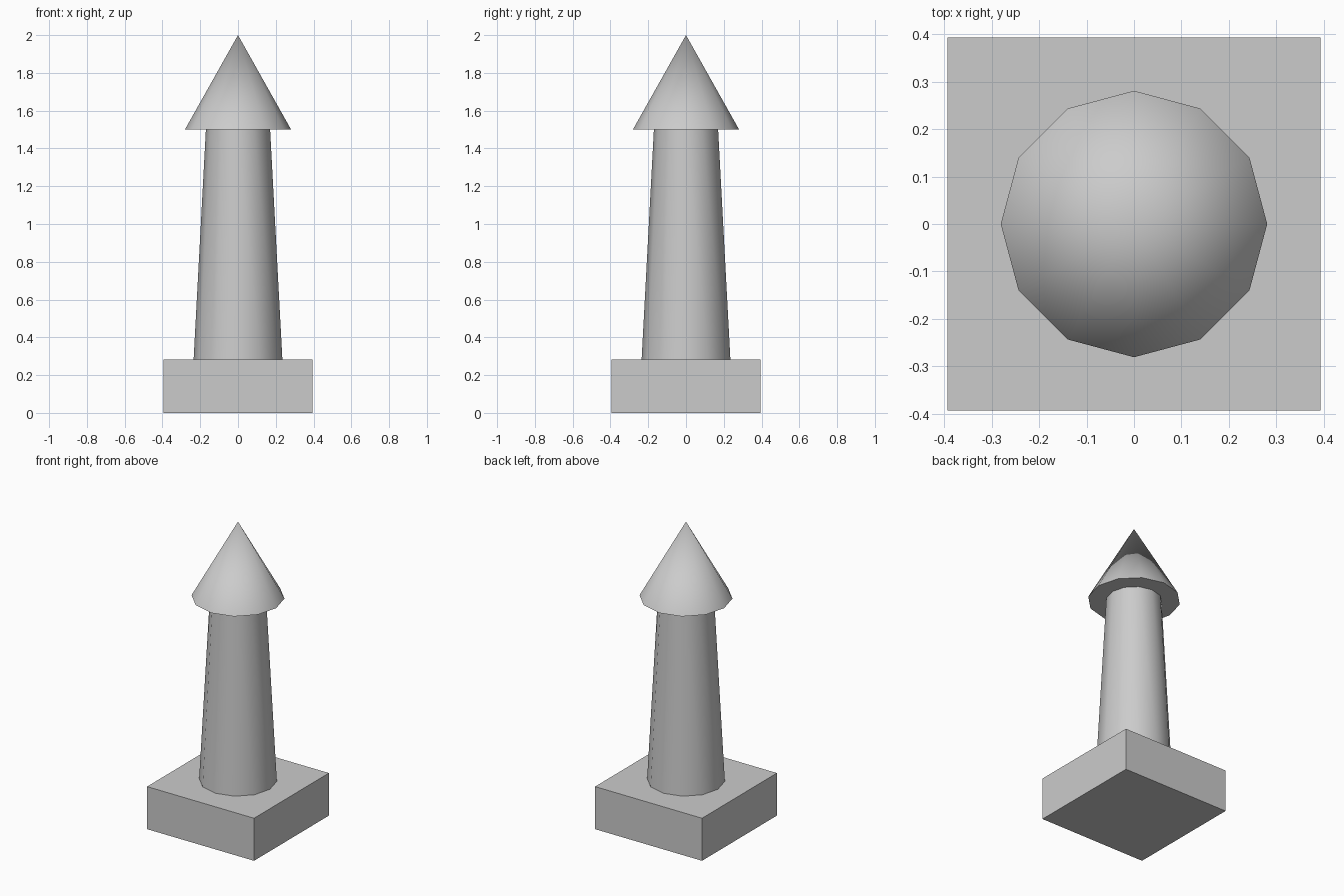
import bpy, math

if "Cube" in bpy.data.objects:
    bpy.data.objects.remove(bpy.data.objects["Cube"])

SIDES = 12
BASE_W, BASE_TOP = 0.787, 0.283
CAP_BOTTOM, CAP_TOP = 1.5, 2.0


def tapered(name, r_bottom, r_top, z0, z1):
    """Twelve-sided tapered round, smooth around with sharp rims."""
    bpy.ops.mesh.primitive_cone_add(vertices=SIDES, radius1=r_bottom, radius2=r_top,
                                    depth=z1 - z0, location=(0, 0, (z0 + z1) / 2))
    obj = bpy.context.object
    obj.name = name
    bpy.ops.object.shade_smooth_by_angle(angle=math.radians(40))
    return obj


# Square plinth
bpy.ops.mesh.primitive_cube_add(size=1, location=(0, 0, BASE_TOP / 2))
base = bpy.context.object
base.name = "base"
base.scale = (BASE_W, BASE_W, BASE_TOP)
bpy.ops.object.transform_apply(location=False, rotation=False, scale=True)

# Tapering column
tapered("shaft", 0.235, 0.17, BASE_TOP, CAP_BOTTOM)

# Pointed cap overhanging the column
tapered("pointed_cap", 0.281, 0.0, CAP_BOTTOM, CAP_TOP)
